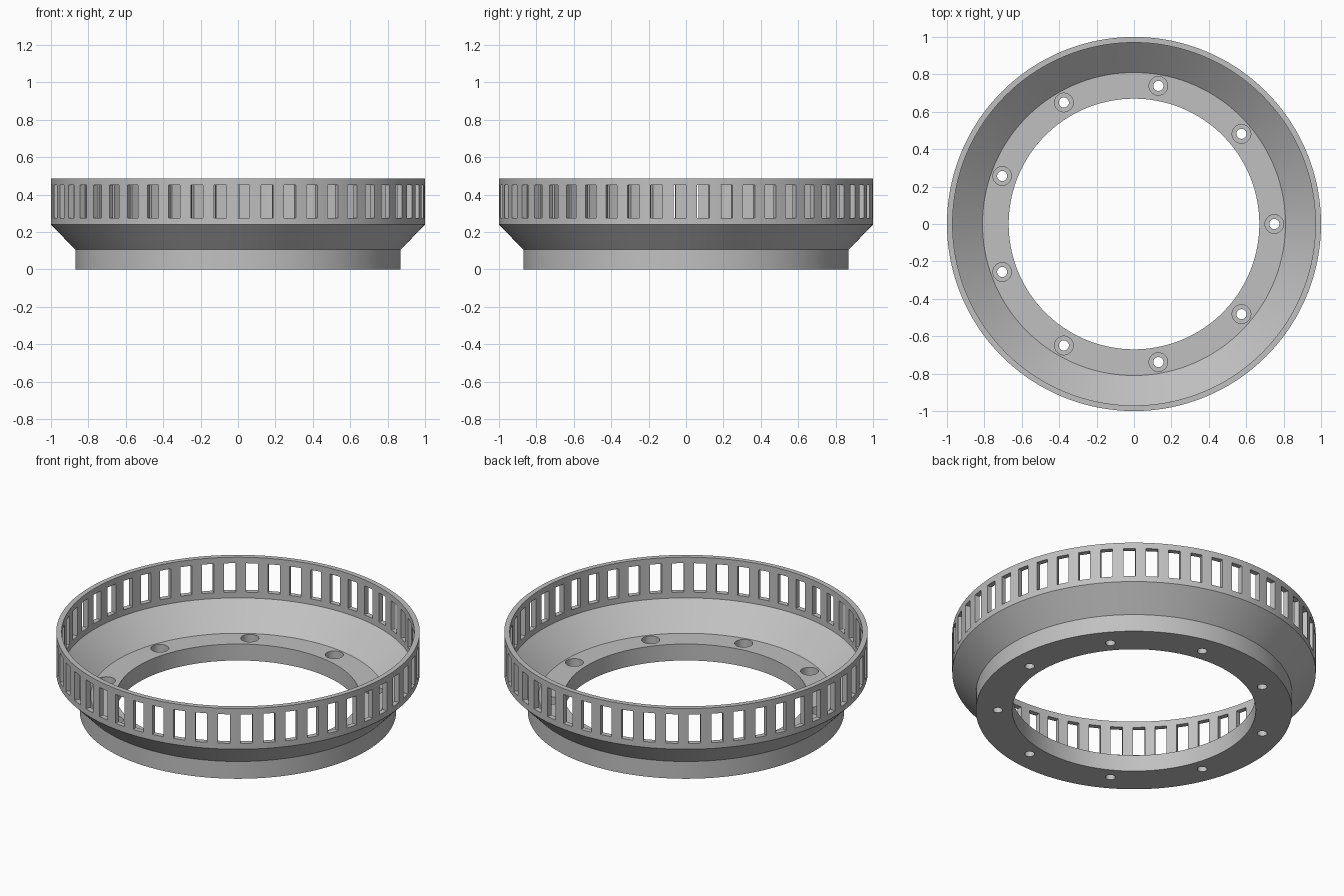
import bpy, bmesh, math
from mathutils import Matrix, Vector

cube = bpy.data.objects.get("Cube")
if cube:
    bpy.data.objects.remove(cube, do_unlink=True)

SEGMENTS = 200
SLOTS = 50
BOLTS = 9

grey = bpy.data.materials.new("light grey")
grey.use_nodes = True
colour = (0.53, 0.53, 0.53, 1)
grey.diffuse_color = colour
grey.node_tree.nodes["Principled BSDF"].inputs["Base Color"].default_value = colour


def make_object(name, bm):
    bmesh.ops.recalc_face_normals(bm, faces=bm.faces)
    mesh = bpy.data.meshes.new(name)
    bm.to_mesh(mesh)
    bm.free()
    mesh.materials.append(grey)
    obj = bpy.data.objects.new(name, mesh)
    bpy.context.collection.objects.link(obj)
    return obj


def lathe(name, profile):
    """Revolve a closed (radius, z) outline around the z axis."""
    bm = bmesh.new()
    verts = [bm.verts.new((r, 0, z)) for r, z in profile]
    edges = [bm.edges.new((v, verts[i - 1])) for i, v in enumerate(verts)]
    bmesh.ops.spin(bm, geom=verts + edges, cent=(0, 0, 0), axis=(0, 0, 1),
                   angle=math.tau, steps=SEGMENTS, use_merge=True)
    bmesh.ops.remove_doubles(bm, verts=bm.verts, dist=1e-5)
    return make_object(name, bm)


def cylinder(bm, radius, bottom, top, place):
    middle = Matrix.Translation(Vector((0, 0, (bottom + top) / 2)))
    bmesh.ops.create_cone(bm, cap_ends=True, segments=32, radius1=radius,
                          radius2=radius, depth=top - bottom, matrix=place @ middle)


def cut(obj, name, bm):
    """Subtract the cutter mesh and remove it afterwards."""
    cutter = make_object(name, bm)
    cutter.hide_render = True
    mod = obj.modifiers.new(name, 'BOOLEAN')
    mod.operation = 'DIFFERENCE'
    mod.solver = 'EXACT'
    mod.object = cutter
    bpy.ops.object.modifier_apply(modifier=mod.name)
    bpy.data.objects.remove(cutter, do_unlink=True)


# Flanged ring: base, flared wall and thin upright rim
ring = lathe("slotted_ring", [
    (0.67, 0), (0.87, 0), (0.87, 0.105), (1, 0.24), (1, 0.487),
    (0.97, 0.487), (0.97, 0.24), (0.81, 0.10), (0.67, 0.10)])
bpy.context.view_layer.objects.active = ring
ring.select_set(True)

# Rectangular slots through the rim
bm = bmesh.new()
for i in range(SLOTS):
    turn = Matrix.Rotation(i * math.tau / SLOTS, 4, 'Z')
    box = Matrix.Translation((0.985, -0.033, 0.363)) @ Matrix.Diagonal((0.1, 0.066, 0.176, 1))
    bmesh.ops.create_cube(bm, size=1, matrix=turn @ box)
cut(ring, "slot_cutter", bm)

# Bolt holes, then their wider counterbores
for name, radius, bottom in (("bolt_hole_cutter", 0.027, -0.1),
                             ("counterbore_cutter", 0.05, 0.045)):
    bm = bmesh.new()
    for i in range(BOLTS):
        turn = Matrix.Rotation(i * math.tau / BOLTS, 4, 'Z')
        cylinder(bm, radius, bottom, 0.2, turn @ Matrix.Translation((0.75, 0, 0)))
    cut(ring, name, bm)

bpy.ops.object.shade_smooth_by_angle(angle=math.radians(25))
